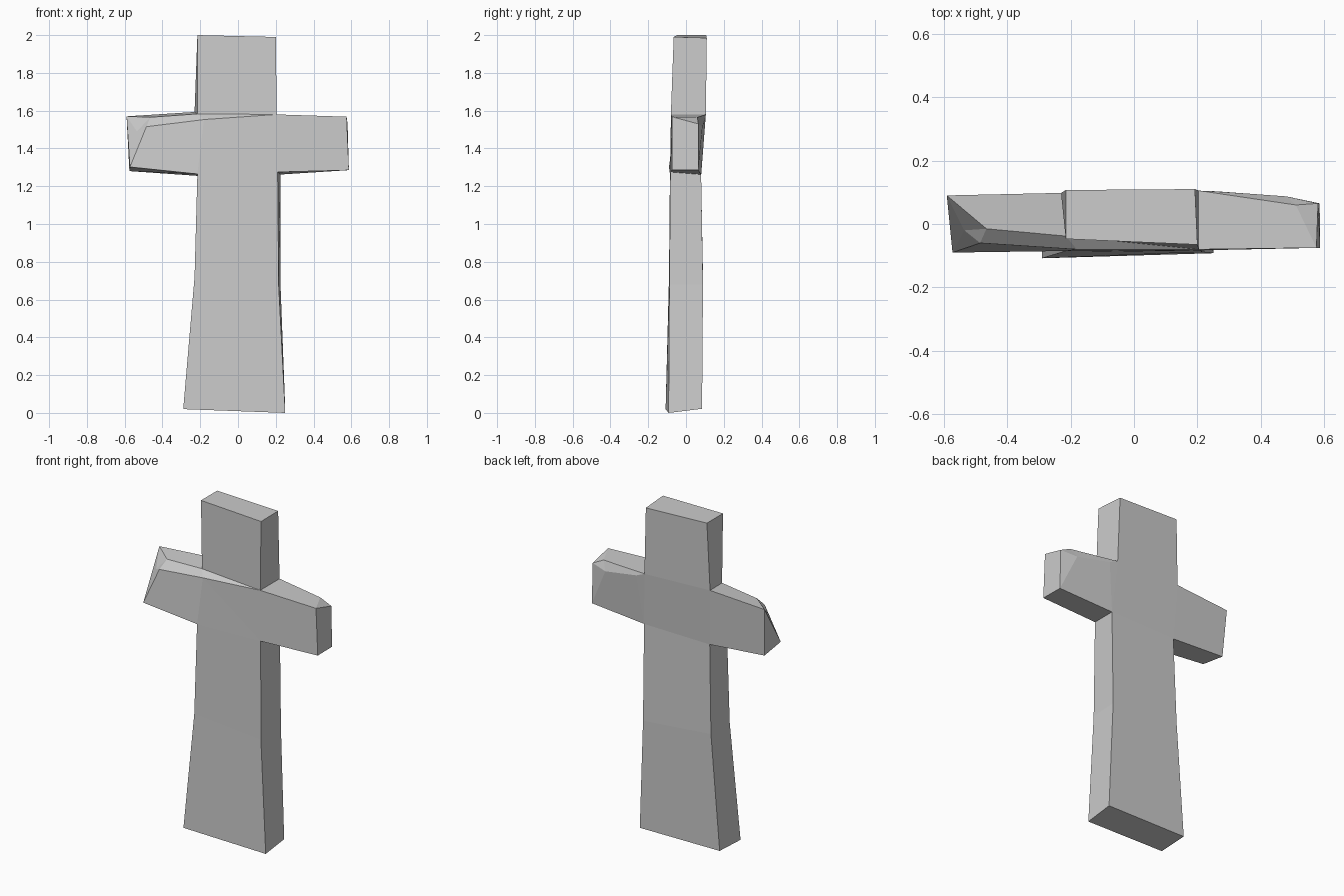
import bpy, bmesh

if "Cube" in bpy.data.objects:
    bpy.data.objects.remove(bpy.data.objects["Cube"])

bm = bmesh.new()


def verts(*pts):
    return [bm.verts.new(p) for p in pts]


def faces(*loops):
    for loop in loops:
        bm.faces.new(loop)


def bridge(lower, upper):
    for i in range(4):
        j = (i + 1) % 4
        faces((lower[i], lower[j], upper[j], upper[i]))


# Shaft sections, each front-left, front-right, back-right, back-left
foot = verts((-.29, -.108, .02), (.25, -.092, 0), (.25, .085, .022), (-.285, .085, .025))
knee = verts((-.23, -.09, .72), (.215, -.088, .68), (.225, .09, .68), (-.23, .09, .72))
low = verts((-.215, -.085, 1.265), (.21, -.083, 1.275), (.225, .08, 1.262), (-.215, .08, 1.255))
high = verts((-.215, -.038, 1.583), (.205, -.08, 1.58), (.205, .105, 1.58), (-.23, .098, 1.593))
top = verts((-.215, -.047, 2), (.2, -.065, 1.99), (.192, .11, 1.985), (-.215, .107, 2))

bridge(foot, knee)
bridge(knee, low)
bridge(high, top)
faces(foot[::-1], top)

fl, fr, br, bl = low
FL, FR, BR, BL = high

# Left arm with chipped front corner
e, bb, bf, p, q, r, s = verts(
    (-.59, .09, 1.57), (-.575, .07, 1.28), (-.572, -.09, 1.302),
    (-.535, -.02, 1.49), (-.465, -.015, 1.565), (-.485, -.06, 1.515),
    (-.18, -.08, 1.553))
faces((fl, bl, bb, bf), (bl, BL, e, bb), (BL, FL, q, e),
      (FL, s, r, q), (fl, bf, r, s), (q, r, p), (r, bf, p),
      (e, q, p), (e, p, bf), (e, bf, bb))

# Right arm with chipped back corner
t, u, v, a, b, c, d = verts(
    (.575, -.075, 1.568), (.587, -.075, 1.285), (.585, .065, 1.285),
    (.58, .065, 1.53), (.51, .06, 1.565), (.48, .087, 1.515),
    (.26, .103, 1.555))
faces((fr, u, t, FR), (fr, br, v, u), (u, v, a, t), (t, a, b),
      (FR, t, b, BR), (BR, b, c, d), (b, a, c), (c, a, v), (br, d, c, v))

# Crossing, front and back
faces((fl, fr, s), (fr, FR, s), (FR, FL, s), (bl, BL, BR, br), (br, BR, d))

bmesh.ops.recalc_face_normals(bm, faces=bm.faces)
mesh = bpy.data.meshes.new("stone_cross")
bm.to_mesh(mesh)
bm.free()
bpy.context.collection.objects.link(bpy.data.objects.new("stone_cross", mesh))
